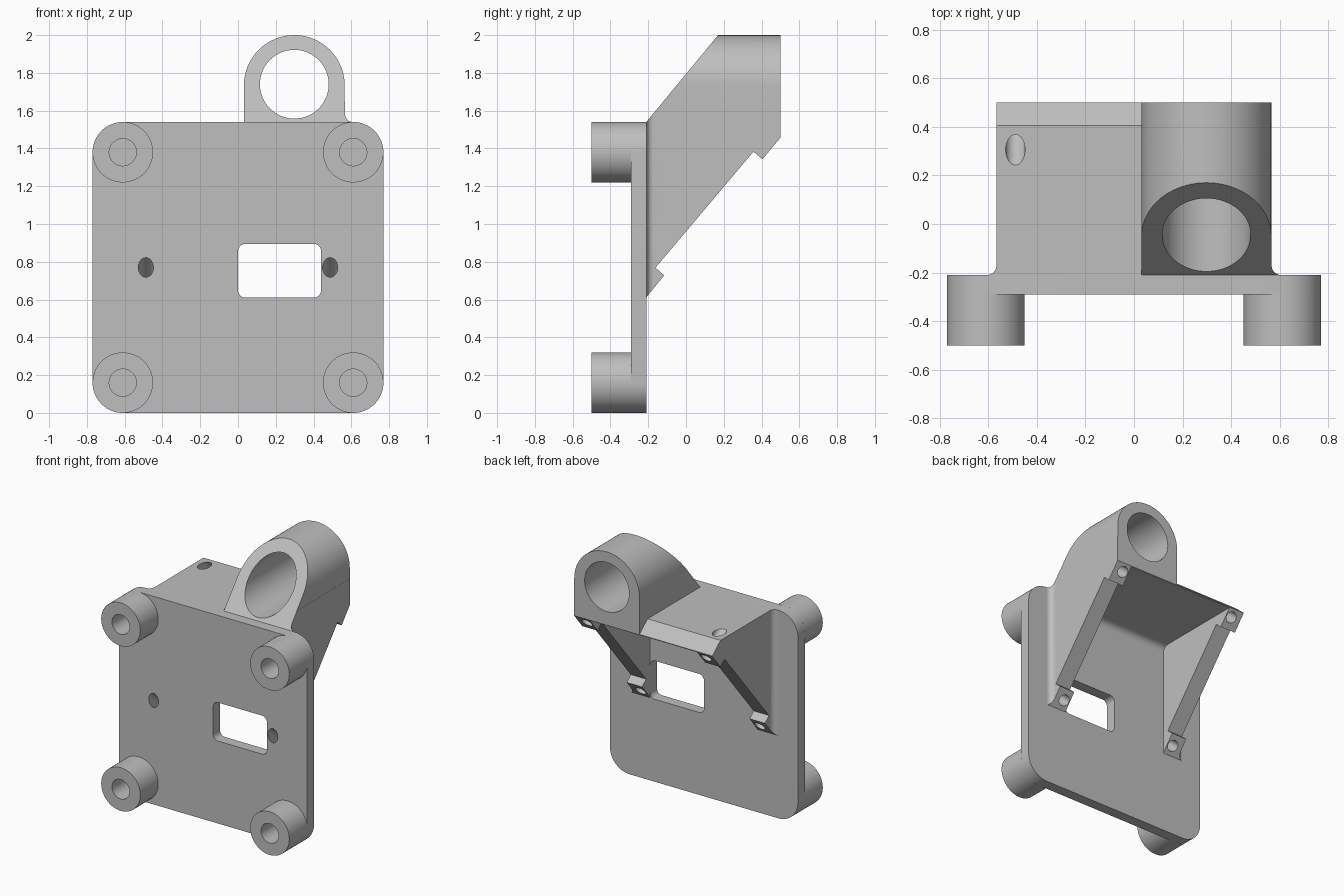
import bpy, bmesh
from math import sin, cos, radians
from mathutils import Vector

if "Cube" in bpy.data.objects:
    bpy.data.objects.remove(bpy.data.objects["Cube"], do_unlink=True)

grey = bpy.data.materials.new("light grey")
grey.use_nodes = True
COLOUR = (0.52, 0.52, 0.52, 1)
grey.diffuse_color = COLOUR
grey.node_tree.nodes["Principled BSDF"].inputs["Base Color"].default_value = COLOUR


def arc(cu, cv, r, start, end, n=12):
    """Points on a circular arc, angles in degrees."""
    steps = [radians(start + (end - start) * i / n) for i in range(n + 1)]
    return [(cu + r * cos(a), cv + r * sin(a)) for a in steps]


def circle(cu, cv, r, n=64):
    return arc(cu, cv, r, 0, 360, n)[:-1]


def rounded_rect(u0, u1, v0, v1, r):
    return (arc(u1 - r, v1 - r, r, 0, 90) + arc(u0 + r, v1 - r, r, 90, 180)
            + arc(u0 + r, v0 + r, r, 180, 270) + arc(u1 - r, v0 + r, r, 270, 360))


def prism(name, points, axis, a, b):
    """Extrude a flat outline along an axis from a to b."""
    place = {"x": lambda u, v, t: (t, u, v),
             "y": lambda u, v, t: (u, t, v),
             "z": lambda u, v, t: (u, v, t)}[axis]
    bm = bmesh.new()
    low = [bm.verts.new(place(u, v, a)) for u, v in points]
    high = [bm.verts.new(place(u, v, b)) for u, v in points]
    bm.faces.new(low)
    bm.faces.new(high)
    for i in range(len(points)):
        j = (i + 1) % len(points)
        bm.faces.new((low[i], low[j], high[j], high[i]))
    bmesh.ops.recalc_face_normals(bm, faces=bm.faces)
    return add_object(name, bm)


def add_object(name, bm):
    mesh = bpy.data.meshes.new(name)
    bm.to_mesh(mesh)
    bm.free()
    mesh.materials.append(grey)
    obj = bpy.data.objects.new(name, mesh)
    bpy.context.collection.objects.link(obj)
    return obj


def combine(target, tool, operation="DIFFERENCE", keep=False):
    """Apply a boolean and drop the tool."""
    mod = target.modifiers.new("cut", "BOOLEAN")
    mod.operation, mod.solver, mod.object = operation, "EXACT", tool
    graph = bpy.context.evaluated_depsgraph_get()
    mesh = bpy.data.meshes.new_from_object(target.evaluated_get(graph))
    target.modifiers.clear()
    target.data = mesh
    if not keep:
        bpy.data.objects.remove(tool, do_unlink=True)


def screw_drill(x, y, z, start, end):
    """Cylinder square to the sloping mounting plane."""
    direction = Vector((0, 0.77, -0.64)).normalized()
    bm = bmesh.new()
    bmesh.ops.create_cone(bm, cap_ends=True, segments=32, radius1=0.04,
                          radius2=0.04, depth=end - start)
    obj = add_object("drill", bm)
    turn = direction.to_track_quat("Z", "Y").to_matrix().to_4x4()
    obj.data.transform(turn)
    obj.data.transform(turn.Translation(
        Vector((x, y, z)) + direction * (start + end) / 2))
    return obj


# Base plate with window
plate = prism("base_plate", rounded_rect(-0.77, 0.77, 0, 1.54, 0.16), "y", -0.29, -0.21)
combine(plate, prism("window", rounded_rect(0, 0.44, 0.61, 0.895, 0.04), "y", -0.4, 0))

# Corner standoffs
parts = [plate]
for side, x in (("right", -0.61), ("left", 0.61)):
    for level, z in (("lower", 0.16), ("upper", 1.38)):
        boss = prism(f"{level}_{side}_standoff", circle(x, z, 0.16), "y", -0.5, -0.29)
        combine(boss, prism("bore", circle(x, z, 0.072), "y", -0.6, -0.2))
        parts.append(boss)

# Bracket: plan outline flaring into the plate
WALL, FLARE = 0.566, 0.04
right_flare = arc(WALL + FLARE, -0.21 + FLARE, FLARE, 270, 180, 8)
left_flare = [(-u, v) for u, v in reversed(right_flare)]
bracket = prism("sloped_bracket",
                right_flare + [(WALL, 0.5), (-WALL, 0.5)] + left_flare, "z", 0.5, 2.1)

# Side profile with raised mounting pads
side = [(-0.21, 1.54), (0.17, 2.0), (0.3, 2.2), (0.6, 2.2), (0.6, 1.577),
        (0.5, 1.457), (0.405, 1.343), (0.357, 1.383), (-0.162, 0.768),
        (-0.115, 0.728), (-0.21, 0.612), (-0.3, 0.612), (-0.3, 1.54)]
combine(bracket, prism("side_profile", side, "x", -0.8, 0.8), "INTERSECT")

# Front profile with the round-topped sleeve
front = ([(-0.8, 0.4), (0.8, 0.4), (0.8, 1.65), (0.565, 1.65)]
         + arc(0.298, 1.733, 0.267, 0, 180, 40) + [(0.031, 1.54), (-0.8, 1.54)])
combine(bracket, prism("front_profile", front, "y", -0.6, 0.8), "INTERSECT")

# Roof chamfer, hollow underside and sleeve bore
combine(bracket, prism("chamfer", [(0.393, 1.55), (0.6, 1.378), (0.6, 1.55)],
                       "x", -0.8, 0.031))
hollow = ([(-0.3, 0.4), (0.7, 0.4), (0.7, 1.455)]
          + arc(-0.16, 1.405, 0.05, 90, 180, 8) + [(-0.3, 1.405)])
combine(bracket, prism("hollow", hollow, "x", -0.44, 0.44))
combine(bracket, prism("sleeve_bore", circle(0.298, 1.74, 0.182), "y", -0.6, 0.8))

# Screw holes through the pads
for x in (-0.488, 0.488):
    lower = screw_drill(x, -0.29, 0.77, -0.15, 0.4)
    combine(plate, lower, keep=True)
    combine(bracket, lower)
    combine(bracket, screw_drill(x, 0.305, 1.54, -0.15 if x < 0 else 0, 0.4))
parts.append(bracket)

# Smooth round walls, keep edges crisp
bpy.ops.object.select_all(action="DESELECT")
for obj in parts:
    obj.select_set(True)
bpy.context.view_layer.objects.active = plate
bpy.ops.object.shade_smooth_by_angle(angle=radians(25))
